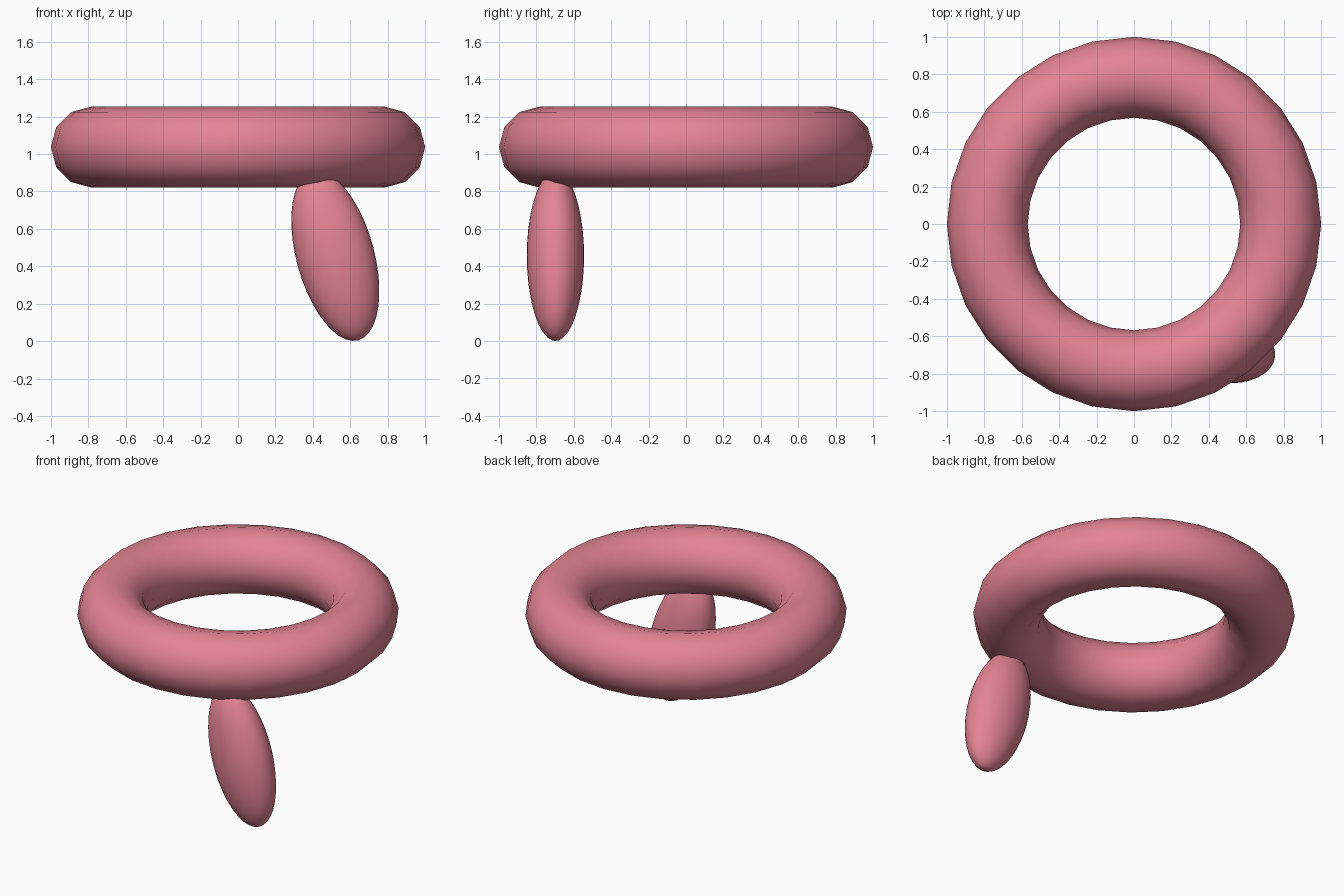
import bpy
from math import radians

if "Cube" in bpy.data.objects:
    bpy.data.objects.remove(bpy.data.objects["Cube"])

pink = bpy.data.materials.new("pink")
pink.diffuse_color = (0.78, 0.23, 0.30, 1)
pink.use_nodes = True
pink.node_tree.nodes["Principled BSDF"].inputs["Base Color"].default_value = pink.diffuse_color


def finish(name):
    ob = bpy.context.object
    ob.name = name
    ob.data.materials.append(pink)
    bpy.ops.object.shade_smooth()
    return ob


# Ring
bpy.ops.mesh.primitive_torus_add(major_segments=28, minor_segments=12,
                                 major_radius=0.784, minor_radius=0.216,
                                 location=(0, 0, 1.037))
finish("ring")

# Leaning flattened egg-shaped peg, its top sunk into the ring
bpy.ops.mesh.primitive_uv_sphere_add(segments=32, ring_count=20, radius=1,
                                     location=(0.52, -0.698, 0.456),
                                     rotation=(0, radians(-15.2), 0))
bpy.context.object.scale = (0.208, 0.153, 0.468)
finish("peg")
